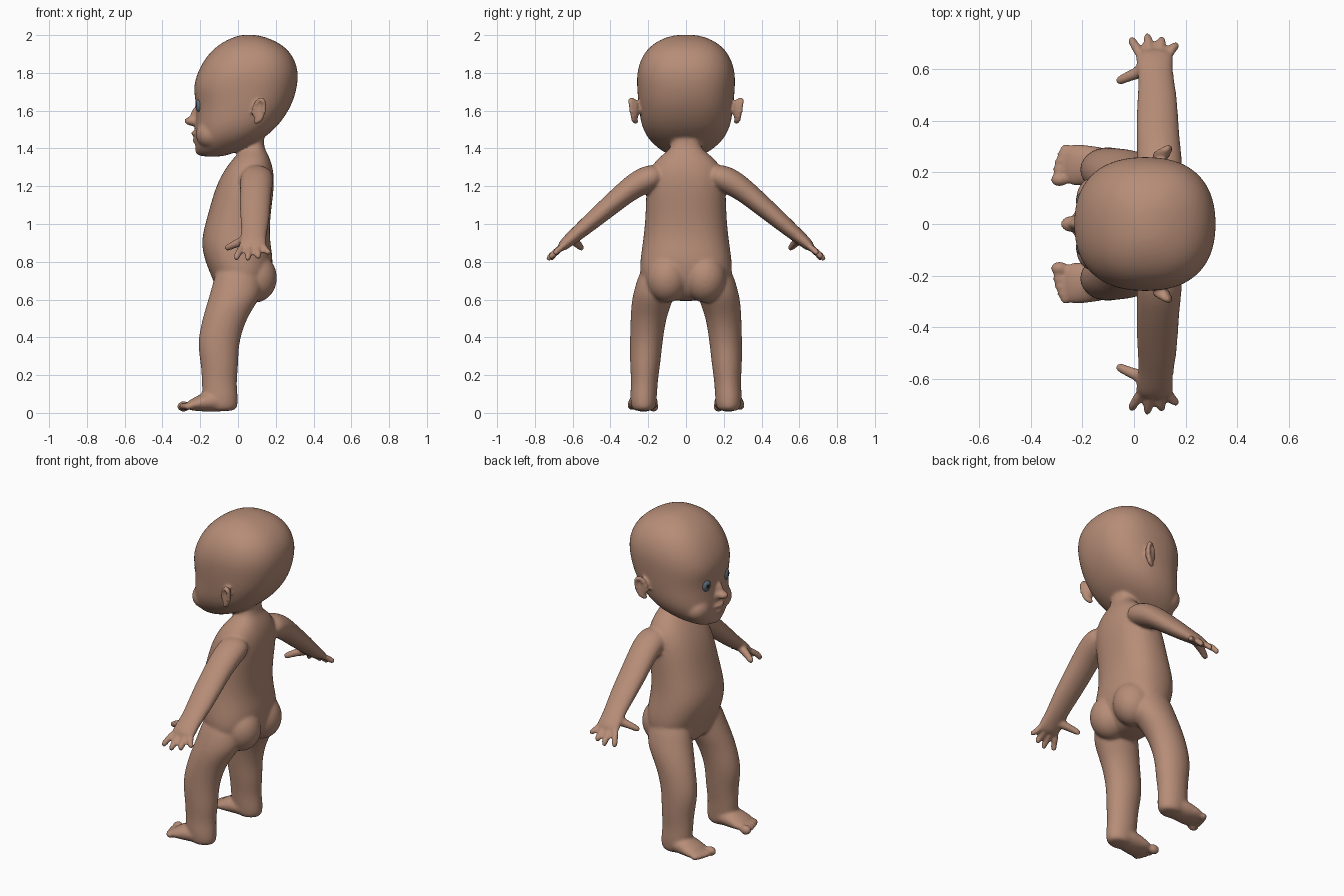
import bpy, bmesh, math
from mathutils import Vector, Matrix

def material(name, rgb):
    m = bpy.data.materials.new(name)
    m.diffuse_color = (*rgb, 1)
    return m

skin = material("warm skin", (0.47, 0.265, 0.185))
iris = material("eye grey blue", (0.12, 0.17, 0.21))
pupil = material("pupil dark", (0.02, 0.02, 0.025))

bm = bmesh.new()

def loft(rings, n=20, p=2.0):
    """Skin superelliptic rings given as (centre, half axis u, half axis v)."""
    loops = []
    for c, u, v in rings:
        loop = []
        for i in range(n):
            a = math.tau * i / n
            ca, sa = math.cos(a), math.sin(a)
            cu = math.copysign(abs(ca) ** (2 / p), ca)
            sv = math.copysign(abs(sa) ** (2 / p), sa)
            loop.append(bm.verts.new(c + u * cu + v * sv))
        loops.append(loop)
    for a, b in zip(loops, loops[1:]):
        for i in range(n):
            j = (i + 1) % n
            bm.faces.new((a[i], a[j], b[j], b[i]))
    bm.faces.new(loops[0][::-1])
    bm.faces.new(loops[-1])

def column(rows, p=2.0):
    """Upright loft from rows (z, x front, x back, y centre, y half)."""
    loft([(Vector(((f + b) / 2, y, z)), Vector(((b - f) / 2, 0, 0)), Vector((0, h, 0)))
          for z, f, b, y, h in rows], 24, p)

def limb(rows, ref, s=1, n=16):
    """Loft across a path: rows (x, y, z, half along ref, half across)."""
    pts = [Vector((x, y * s, z)) for x, y, z, _, _ in rows]
    rings = []
    for i, c in enumerate(pts):
        d = (pts[min(i + 1, len(pts) - 1)] - pts[max(i - 1, 0)]).normalized()
        u = Vector(ref)
        u = (u - d * u.dot(d)).normalized()
        rings.append((c, u * rows[i][3], d.cross(u) * rows[i][4]))
    loft(rings, n)

def ball(c, r, rot=0, target=None):
    m = Matrix.Translation(c) @ Matrix.Rotation(rot, 4, 'Y') @ Matrix.Diagonal((*r, 1))
    bmesh.ops.create_uvsphere(target or bm, u_segments=16, v_segments=10, radius=1.02, matrix=m)

# head
column([(1.355, -.19, -.09, 0, .06), (1.375, -.218, -.02, 0, .11), (1.41, -.228, .06, 0, .16),
        (1.455, -.23, .14, 0, .205), (1.52, -.228, .215, 0, .238), (1.60, -.222, .27, 0, .25),
        (1.66, -.228, .297, 0, .256), (1.72, -.238, .314, 0, .261), (1.79, -.222, .322, 0, .263),
        (1.86, -.187, .308, 0, .247), (1.92, -.14, .27, 0, .213), (1.965, -.08, .21, 0, .16),
        (1.995, -.01, .13, 0, .09), (2.002, .03, .08, 0, .03)], 2.35)
# nose, lips and chin
ball((-.235, 0, 1.545), (.052, .034, .026))
ball((-.222, 0, 1.58), (.03, .022, .045), .3)
ball((-.222, 0, 1.48), (.028, .05, .015))
ball((-.216, 0, 1.443), (.026, .042, .015))
ball((-.19, 0, 1.39), (.038, .06, .03))

# neck and torso
column([(1.53, .03, .14, 0, .08), (1.45, .03, .135, 0, .074), (1.40, .025, .14, 0, .078),
        (1.365, -.01, .162, 0, .13), (1.30, -.065, .187, 0, .195), (1.20, -.12, .195, 0, .213),
        (1.05, -.16, .172, 0, .214), (.92, -.198, .167, 0, .227), (.82, -.183, .188, 0, .243),
        (.72, -.14, .18, 0, .25), (.64, -.11, .14, 0, .2), (.59, -.07, .09, 0, .1)], 2.3)

for s in (1, -1):
    # cheeks
    ball((-.15, .1 * s, 1.475), (.075, .085, .075))
    # ear: thin shell with a raised rim
    ball((.11, .268 * s, 1.60), (.03, .018, .062), .15)
    for i in range(13):
        a = math.radians(-100 + 290 * i / 12)
        dx, dz = .028 * math.cos(a) + .012 * math.sin(a), .06 * math.sin(a)
        ball((.11 + dx, (.278 + dx * .4 + dz * .1) * s, 1.60 + dz), (.013, .016, .013))
    # buttocks
    ball((.09, .1 * s, .715), (.118, .115, .13))
    # legs
    column([(.82, -.10, .10, .13 * s, .09), (.66, -.14, .14, .165 * s, .11),
            (.58, -.165, .10, .182 * s, .108), (.50, -.188, .045, .2 * s, .094),
            (.37, -.218, .003, .211 * s, .087), (.25, -.195, .003, .217 * s, .08),
            (.16, -.192, -.008, .22 * s, .07), (.09, -.19, 0, .225 * s, .072),
            (.03, -.17, 0, .225 * s, .066), (.008, -.15, -.02, .225 * s, .05)])
    # feet and toes
    limb([(-.01, .222, .06, .05, .04), (-.08, .222, .06, .068, .054), (-.16, .226, .062, .078, .058),
          (-.22, .229, .046, .084, .038), (-.275, .23, .035, .078, .022)], (0, 1, 0), s)
    for x, y, r in ((-.288, .172, .028), (-.288, .213, .02), (-.28, .243, .02),
                    (-.272, .27, .019), (-.262, .292, .018)):
        ball((x, y * s, .034), (r + .008, r, r))
    # arms and palms
    limb([(.10, .12, 1.27, .085, .06), (.10, .22, 1.235, .092, .075), (.095, .30, 1.185, .086, .064),
          (.09, .40, 1.10, .084, .056), (.09, .50, 1.015, .078, .048), (.085, .575, .95, .068, .04),
          (.08, .625, .91, .073, .034), (.08, .672, .865, .08, .026)], (1, 0, 0), s)
    # fingers and thumb
    for x0, x1, y, z in ((.022, -.01, .712, .805), (.06, .052, .728, .803),
                         (.1, .107, .715, .812), (.138, .165, .69, .832)):
        limb([(x0, .65, .885, .02, .02), ((x0 + x1) / 2, .69, .85, .02, .02),
              (x1, y, z + .02, .019, .019), (x1, y, z, .014, .014)], (1, 0, 0), s, 10)
    limb([(.06, .60, .92, .03, .03), (.01, .585, .905, .026, .026), (-.035, .565, .885, .021, .021),
          (-.06, .553, .872, .019, .019), (-.068, .55, .868, .012, .012)], (0, 0, 1), s, 10)

# fuse everything into one smooth skin
bmesh.ops.recalc_face_normals(bm, faces=bm.faces)
mesh = bpy.data.meshes.new("body")
bm.to_mesh(mesh)
bm.free()
body = bpy.data.objects.new("body", mesh)
bpy.context.collection.objects.link(body)
mesh.materials.append(skin)
sub = body.modifiers.new("round", 'SUBSURF')
sub.levels = sub.render_levels = 2
fuse = body.modifiers.new("fuse", 'REMESH')
fuse.mode = 'VOXEL'
fuse.voxel_size = 0.0085
fuse.use_smooth_shade = True
soft = body.modifiers.new("soften", 'SMOOTH')
soft.factor = 0.5
soft.iterations = 9

# eyes: flattened balls with a dark pupil facing forward
for s, side in ((1, "left"), (-1, "right")):
    eb = bmesh.new()
    ball((0, 0, 0), (.022, .03, .037), 0, eb)
    me = bpy.data.meshes.new(side + "_eye")
    for f in eb.faces:
        f.smooth = True
        c = f.calc_center_median()
        f.material_index = int(c.x < 0 and math.hypot(c.y, c.z) < .011)
    eb.to_mesh(me)
    eb.free()
    me.materials.append(iris)
    me.materials.append(pupil)
    eye = bpy.data.objects.new(side + "_eye", me)
    eye.location = (-.202, .095 * s, 1.628)
    eye.rotation_euler = (0, 0, -.3 * s)
    bpy.context.collection.objects.link(eye)
